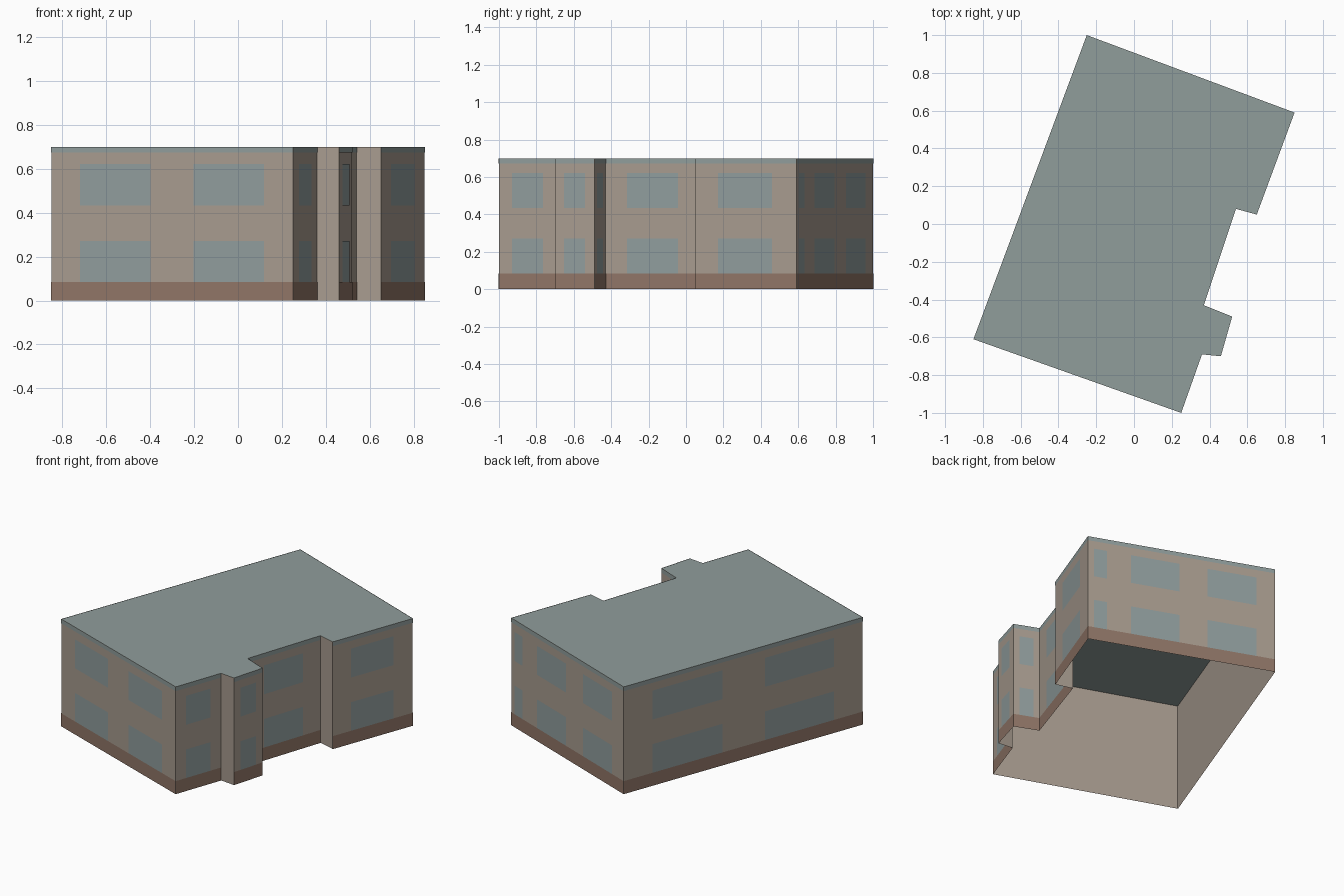
import bpy
import bmesh
from mathutils import Vector

if "Cube" in bpy.data.objects:
    bpy.data.objects.remove(bpy.data.objects["Cube"], do_unlink=True)

HEIGHT, BASE_TOP, TRIM_BOTTOM = 0.70, 0.085, 0.673
PLATE_GAP = 0.002
FLOORS = [(BASE_TOP, 0.272), (0.433, 0.622)]


def make_material(name, rgb):
    mat = bpy.data.materials.new(name)
    mat.use_nodes = True
    mat.diffuse_color = (*rgb, 1)
    mat.node_tree.nodes["Principled BSDF"].inputs["Base Color"].default_value = (*rgb, 1)
    return mat


WALL = make_material("beige wall", (0.39, 0.33, 0.275))
ROOF = make_material("grey green roof", (0.28, 0.337, 0.33))
GLASS = make_material("blue grey window", (0.28, 0.337, 0.337))
BRICK = make_material("brown base", (0.28, 0.18, 0.136))

# Footprint, counter-clockwise from the front left corner
OUTLINE = [Vector(p) for p in (
    (-0.85, -0.61), (0.25, -1.0), (0.36, -0.69), (0.46, -0.70), (0.52, -0.49),
    (0.37, -0.43), (0.54, 0.08), (0.65, 0.05), (0.85, 0.59), (-0.25, 1.0))]

# Window spans along each wall as fractions; None means a plain wall
ONE = [(0.225, 0.76)]
PAIR = [(0.12, 0.412), (0.59, 0.88)]
BACK = [(0.03, 0.10), (0.23, 0.49), (0.64, 0.90)]
SPANS = [PAIR, ONE, None, ONE, ONE, ONE, None, ONE, BACK, PAIR]
EDGES = list(zip(OUTLINE, OUTLINE[1:] + OUTLINE[:1]))


def finish(name, bm, mat):
    mesh = bpy.data.meshes.new(name)
    bm.to_mesh(mesh)
    bm.free()
    mesh.materials.append(mat)
    bpy.context.collection.objects.link(bpy.data.objects.new(name, mesh))


def add_panel(bm, edge, span, z_range, gap=PLATE_GAP):
    """Upright rectangle on a wall, set slightly outwards."""
    a, b = edge
    along = (b - a).normalized()
    out = Vector((along.y, -along.x)) * gap
    p, q = (a.lerp(b, t) + out for t in span)
    low, high = z_range
    bm.faces.new([bm.verts.new((*v, z)) for v, z in
                  ((p, low), (q, low), (q, high), (p, high))])


# Outer walls, open underneath
bm = bmesh.new()
for edge in EDGES:
    add_panel(bm, edge, (0, 1), (0, HEIGHT), 0)
bmesh.ops.remove_doubles(bm, verts=bm.verts, dist=0.0001)
finish("walls", bm, WALL)

# Flat roof
bm = bmesh.new()
bm.faces.new([bm.verts.new((*p, HEIGHT)) for p in OUTLINE])
finish("roof", bm, ROOF)

# Base band, roof edge and windows on every decorated wall
base, trim, windows = bmesh.new(), bmesh.new(), bmesh.new()
for edge, spans in zip(EDGES, SPANS):
    if spans is None:
        continue
    add_panel(base, edge, (0, 1), (0, BASE_TOP))
    add_panel(trim, edge, (0, 1), (TRIM_BOTTOM, HEIGHT))
    for span in spans:
        for floor in FLOORS:
            add_panel(windows, edge, span, floor)
finish("base_band", base, BRICK)
finish("roof_edge", trim, ROOF)
finish("windows", windows, GLASS)
